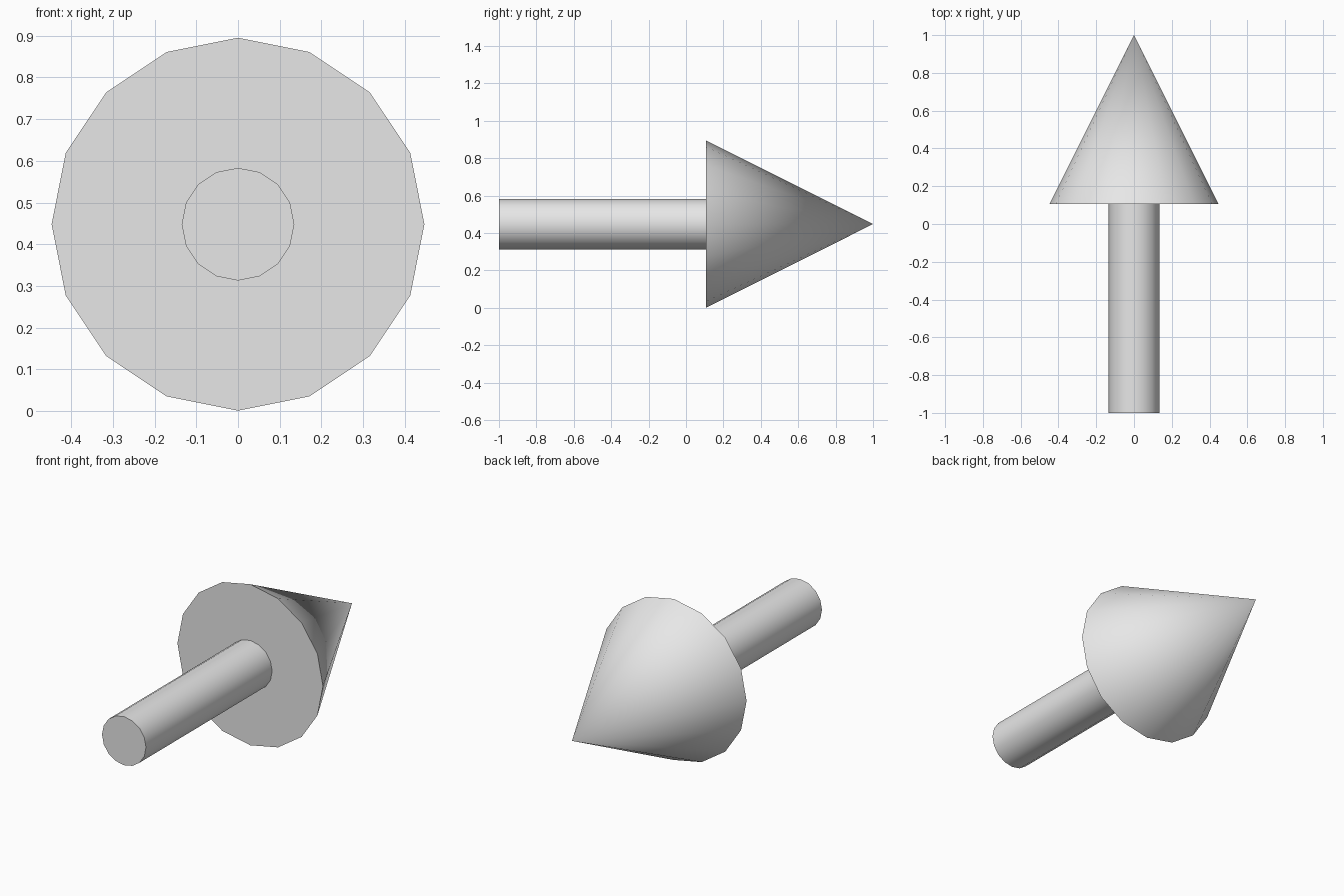
import bpy
import math

cube = bpy.data.objects.get("Cube")
if cube:
    bpy.data.objects.remove(cube, do_unlink=True)

SIDES = 16
AXIS_Z = 0.448      # height of the arrow's axis
BACK, NECK, TIP = -1.0, 0.107, 1.0

# Single plain grey
grey = bpy.data.materials.new("light grey")
grey.use_nodes = True
grey.diffuse_color = (0.8, 0.8, 0.8, 1.0)
grey.node_tree.nodes["Principled BSDF"].inputs["Base Color"].default_value = (0.8, 0.8, 0.8, 1.0)


def tapered_part(name, y0, y1, r0, r1):
    """Round part lying along y, radius r0 at y0 and r1 at y1."""
    bpy.ops.mesh.primitive_cone_add(
        vertices=SIDES, radius1=r0, radius2=r1, depth=y1 - y0,
        location=(0, (y0 + y1) / 2, AXIS_Z), rotation=(-math.pi / 2, 0, 0))
    obj = bpy.context.object
    obj.name = obj.data.name = name
    obj.data.materials.append(grey)
    bpy.ops.object.transform_apply(location=True, rotation=True, scale=True)
    bpy.ops.object.shade_smooth_by_angle(angle=math.radians(30))
    return obj


# Straight shaft and pointed head
tapered_part("arrow_shaft", BACK, NECK, 0.135, 0.135)
tapered_part("arrow_head", NECK, TIP, 0.447, 0.0)
